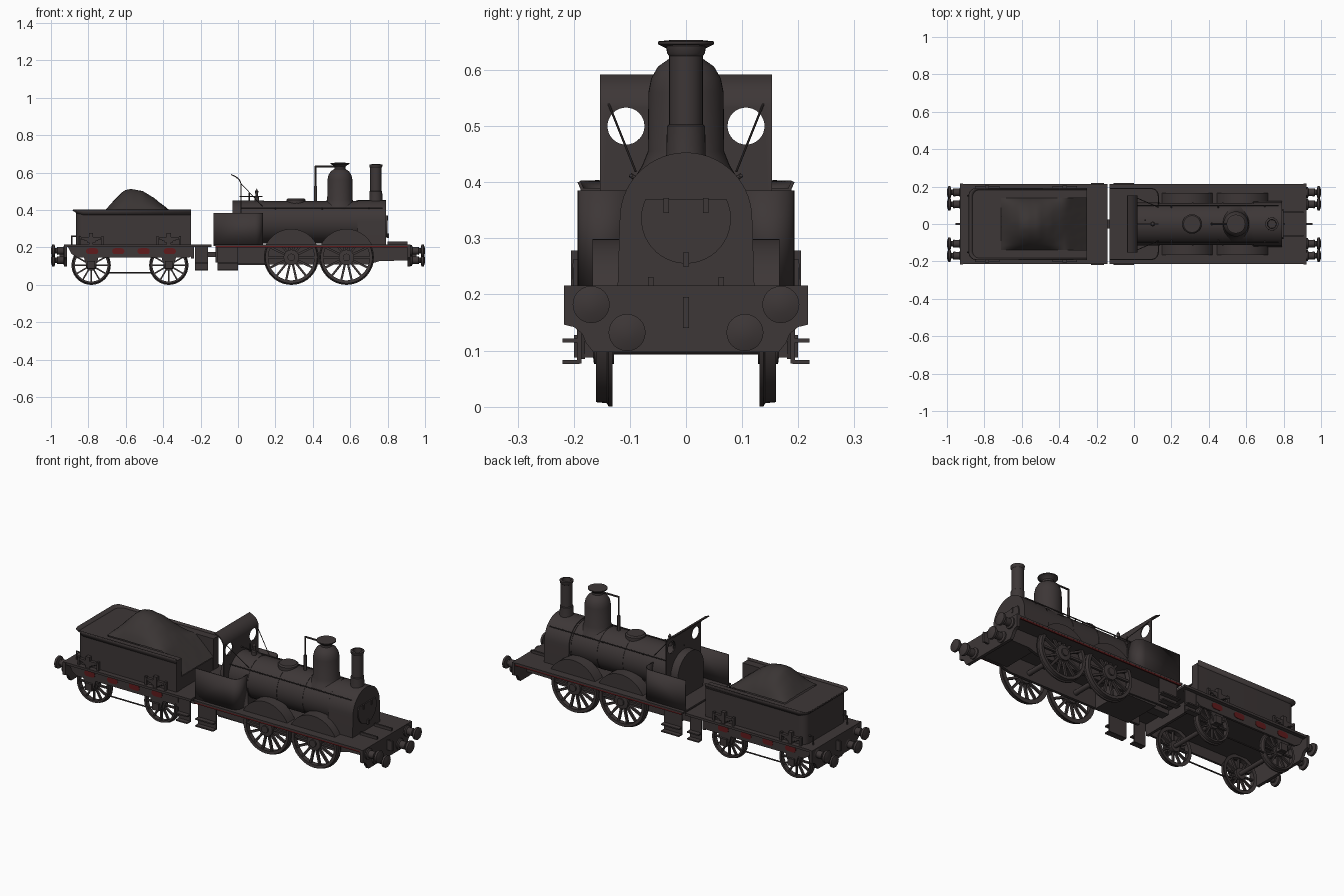
import bpy, bmesh, math, random
from mathutils import Vector, Matrix

if "Cube" in bpy.data.objects:
    bpy.data.objects.remove(bpy.data.objects["Cube"])

random.seed(4)

def material(name, c):
    m = bpy.data.materials.new(name)
    m.diffuse_color = (*c, 1)
    m.use_nodes = True
    m.node_tree.nodes["Principled BSDF"].inputs["Base Color"].default_value = m.diffuse_color
    return m

BODY = material("dark_iron", (0.047, 0.038, 0.038))
COAL = material("coal_black", (0.042, 0.035, 0.034))
RED = material("dark_red", (0.115, 0.011, 0.012))

def finish(name, bm, mat=BODY):
    bmesh.ops.remove_doubles(bm, verts=bm.verts, dist=1e-5)
    bmesh.ops.recalc_face_normals(bm, faces=bm.faces)
    me = bpy.data.meshes.new(name)
    bm.to_mesh(me)
    bm.free()
    me.materials.append(mat)
    ob = bpy.data.objects.new(name, me)
    bpy.context.collection.objects.link(ob)
    return ob

def box(name, x0, x1, y0, y1, z0, z1, mat=BODY):
    bm = bmesh.new()
    mid = Vector(((x0 + x1) / 2, (y0 + y1) / 2, (z0 + z1) / 2))
    size = Matrix.Diagonal((abs(x1 - x0), abs(y1 - y0), abs(z1 - z0), 1))
    bmesh.ops.create_cube(bm, size=1, matrix=Matrix.Translation(mid) @ size)
    return finish(name, bm, mat)

def place(plane, u, v, w):
    return {'xz': (u, w, v), 'yz': (w, u, v), 'xy': (u, v, w)}[plane]

def prism(name, pts, plane, a, b, mat=BODY):
    bm = bmesh.new()
    lo, hi = [[bm.verts.new(place(plane, u, v, w)) for u, v in pts] for w in (a, b)]
    bm.faces.new(lo)
    bm.faces.new(hi)
    for i in range(len(pts)):
        j = (i + 1) % len(pts)
        bm.faces.new((lo[i], lo[j], hi[j], hi[i]))
    return finish(name, bm, mat)

def revolve(name, prof, c, axis, n=32, closed=False):
    plane = {'z': 'xy', 'y': 'xz', 'x': 'yz'}[axis]
    bm = bmesh.new()
    rings = []
    for r, h in prof:
        r = max(r, 1e-7)
        rings.append([bm.verts.new(Vector(c) + Vector(place(plane, r * math.cos(t), r * math.sin(t), h)))
                      for t in (2 * math.pi * k / n for k in range(n))])
    for i in range(len(rings) if closed else len(rings) - 1):
        p, q = rings[i], rings[(i + 1) % len(rings)]
        for k in range(n):
            bm.faces.new((p[k], p[(k + 1) % n], q[(k + 1) % n], q[k]))
    return finish(name, bm)

def cyl(name, c, axis, r, a, b, n=32):
    return revolve(name, [(0, a), (r, a), (r, b), (0, b)], c, axis, n)

def rod(name, pts, r, n=8):
    bm = bmesh.new()
    for a, b in zip(map(Vector, pts), map(Vector, pts[1:])):
        d = b - a
        m = Matrix.Translation((a + b) / 2) @ d.to_track_quat('Z', 'Y').to_matrix().to_4x4()
        bmesh.ops.create_cone(bm, cap_ends=True, segments=n, radius1=r, radius2=r, depth=d.length + r, matrix=m)
    return finish(name, bm)

def arc(cx, cy, r, a, b, n=10):
    return [(cx + r * math.cos(math.radians(a + (b - a) * k / n)),
             cy + r * math.sin(math.radians(a + (b - a) * k / n))) for k in range(n + 1)]

def sheet(name, path, rows, centre, thick=0.006):
    bm = bmesh.new()
    vs = [[bm.verts.new((centre[0] + (x - centre[0]) * s, centre[1] + (y - centre[1]) * s, z)) for x, y in path]
          for z, s in rows]
    for p, q in zip(vs, vs[1:]):
        for i in range(len(path) - 1):
            bm.faces.new((p[i], p[i + 1], q[i + 1], q[i]))
    ob = finish(name, bm)
    mod = ob.modifiers.new("thickness", 'SOLIDIFY')
    mod.thickness, mod.offset = thick, 0
    return ob

def wheel(name, x, R, s, spokes):
    z, y = R + 0.004, s * 0.146
    # tyre with inner flange, hub and spokes
    revolve(name + "_tyre", [(R * .86, -s * .013), (R + .004, -s * .015), (R + .004, -s * .008), (R - .002, -s * .005),
                             (R - .004, s * .014), (R * .86, s * .013)], (x, y, z), 'y', 40, True)
    revolve(name + "_hub", [(0, -s * .018), (R * .29, -s * .018), (R * .29, s * .018), (R * .14, s * .02),
                            (R * .14, s * .028), (0, s * .028)], (x, y, z), 'y', 20)
    bm = bmesh.new()
    for k in range(spokes):
        m = Matrix.Translation((x, y, z)) @ Matrix.Rotation(2 * math.pi * k / spokes, 4, 'Y')
        m = m @ Matrix.Translation((R * .55, 0, 0)) @ Matrix.Diagonal((R * .68, .013, R * .08, 1))
        bmesh.ops.create_cube(bm, size=1, matrix=m)
    finish(name + "_spokes", bm)

# ---------- locomotive chassis ----------
box("footplate", -.13, .92, -.213, .213, .207, .216)
beam = [(-.217, .216), (-.217, .146), (-.2, .142), (-.185, .13), (-.178, .113), (-.165, .097),
        (.165, .097), (.178, .113), (.185, .13), (.2, .142), (.217, .146), (.217, .216)]
prism("front_buffer_beam", beam, 'yz', .905, .922)
prism("tender_buffer_beam", beam, 'yz', -.93, -.913)
box("ash_pan", -.05, .16, -.105, .105, .105, .205)
box("front_cross_stay", .72, .905, -.11, .11, .13, .142)
box("drawbar", -.2, -.1, -.025, .025, .15, .175)
for s in (-1, 1):
    prism("loco_frame", [(-.12, .205), (-.12, .12), (.15, .11), (.7, .11), (.76, .128), (.905, .13), (.905, .205)],
          'xz', s * .1, s * .115)
    box("red_valance", -.12, .905, s * .205, s * .2125, .199, .208, RED)
    box("footplate_bracket", .8, .905, s * .058, s * .068, .216, .231)
    for x in (.285, .58):
        wheel("driving_wheel", x, .143, s, 14)
        prism("splasher", [(x + .133, .215)] + arc(x, .147, .152, 27, 153, 20) + [(x - .133, .215)],
              'xz', s * .1, s * .167)
    for x in (-.785, -.37):
        wheel("tender_wheel", x, .101, s, 12)
    # cab and tender steps
    for x0, x1 in ((-.11, 0), (-.23, -.16)):
        box("step_plate", x0, x1, s * .186, s * .194, .077, .21)
        for z in (.076, .114):
            box("step_tread", x0, x1, s * .19, s * .22, z, z + .007)
for x, r in ((.285, .014), (.58, .014), (-.785, .012), (-.37, .012)):
    cyl("axle", (x, 0, .147 if x > 0 else .105), 'y', r, -.15, .15, 12)

# buffers and coupling hooks at both ends
for e in (-1, 1):
    for s in (-1, 1):
        for y, z in ((.169, .182), (.105, .132)):
            revolve("buffer", [(0, 0), (.03, 0), (.03, e * .008), (.02, e * .013), (.021, e * .045), (.015, e * .047),
                               (.015, e * .056), (.033, e * .06), (.033, e * .072), (.016, e * .078), (0, e * .079)],
                    (e * .921, s * y, z), 'x', 24)
    box("coupling_hook", e * .92, e * .955, -.005, .005, .14, .195)

# ---------- boiler ----------
cyl("boiler", (0, 0, .335), 'x', .113, .05, .7, 48)
arch = arc(0, .335, .118, 0, 180, 28)
prism("smokebox", [(.122, .21)] + arch + [(-.122, .21)], 'yz', .64, .792)
prism("firebox", [(.108, .21)] + arc(0, .335, .115, 0, 180, 28) + [(-.108, .21)], 'yz', -.03, .13)
for x in (.13, .31, .47, .63):
    cyl("boiler_band", (x, 0, .335), 'x', .115, 0, .008, 48)
prism("smokebox_door", arc(0, .335, .08, 154, 386, 28), 'yz', .79, .799)
box("door_handle", .795, .808, -.005, .005, .25, .275)
for s in (-1, 1):
    box("door_hinge", .795, .803, s * .035 - .005, s * .035 + .005, .345, .372)
    rod("boiler_handrail", [(.02, s * .098, .412), (.77, s * .098, .412)], .003)
    for x in (.2, .45, .7):
        rod("handrail_post", [(x, s * .08, .4), (x, s * .098, .412)], .004)

# chimney, steam dome, manhole and valves
revolve("chimney", [(0, .42), (.04, .42), (.035, .45), (.034, .5), (.03, .503), (.03, .625), (.034, .63),
                    (.035, .643), (.024, .645), (.022, .6), (0, .6)], (.737, 0, 0), 'z')
revolve("steam_dome", [(0, .4), (.096, .4), (.078, .43), (.068, .455), (.067, .56), (.062, .585), (.05, .606),
                       (.03, .62), (.029, .63), (.036, .639), (.05, .646), (.05, .651), (.03, .653), (0, .65)],
        (.545, 0, 0), 'z', 40)
revolve("manhole_cover", [(0, .43), (.052, .43), (.052, .455), (.045, .462), (0, .462)], (.31, 0, 0), 'z')
rod("steam_pipe", [(.415, 0, .44), (.415, 0, .633), (.53, 0, .633)], .005)
cyl("pipe_collar", (.415, 0, .44), 'z', .008, 0, .09, 12)
revolve("safety_valve", [(0, .44), (.013, .44), (.013, .47), (.006, .475), (.009, .5), (0, .515)], (.1, 0, 0), 'z', 12)
rod("valve_lever", [(.01, 0, .472), (.13, 0, .472)], .003)
rod("valve_spring", [(.06, .02, .44), (.06, .02, .49)], .004)

# ---------- cab ----------
board = prism("weatherboard", [(.02, .216), (.02, .54), (.008, .566), (-.012, .582), (-.036, .592), (-.037, .587),
                               (-.015, .577), (.003, .562), (.014, .54), (.014, .216)], 'xz', -.153, .153)
for s in (-1, 1):
    # round window cut
    cutter = cyl("window_cutter", (0, s * .107, .5), 'x', .033, -.02, .06, 32)
    cutter.hide_render = True
    mod = board.modifiers.new("window", 'BOOLEAN')
    mod.operation, mod.object, mod.solver = 'DIFFERENCE', cutter, 'EXACT'
    bpy.context.view_layer.update()
    cut = bpy.data.meshes.new_from_object(board.evaluated_get(bpy.context.evaluated_depsgraph_get()))
    board.modifiers.clear()
    board.data = cut
    bpy.data.objects.remove(cutter)
    rod("weatherboard_stay", [(.018, s * .138, .54), (.13, s * .09, .42)], .002)
    path = [(-.13, .19)] + arc(.09, .15, .04, 90, 0, 8) + [(.13, .1)]
    sheet("cab_side", [(x, s * y) for x, y in path], [(.214, 1), (.385, 1)], (0, 0))

# ---------- tender ----------
box("tender_footplate", -.925, -.142, -.213, .213, .203, .216)
box("tender_front_stay", -.25, -.235, -.19, .19, .14, .205)
outline = [(-.25, -.185)] + arc(-.825, -.145, .04, 270, 180, 8) + arc(-.825, .145, .04, 180, 90, 8) + [(-.25, .185)]
prism("water_tank", outline + [(-.25, .14), (-.71, .14), (-.71, -.14), (-.25, -.14)], 'xy', .214, .39)
sheet("tank_rim", outline, [(.375, .99), (.388, 1), (.401, 1.03)], (-.25, 0))
for s in (-1, 1):
    prism("tender_sole_plate", [(-.91, .205), (-.89, .165), (-.86, .147), (-.26, .147), (-.235, .165), (-.235, .205)],
          'xz', s * .18, s * .192)
    for x in (-.78, -.64, -.505, -.365):
        prism("red_slot", arc(x + .017, .18, .016, -90, 90, 6) + arc(x - .017, .18, .016, 90, 270, 6),
              'xz', s * .19, s * .1945, RED)
    for x in (-.785, -.37):
        # axle guard, axlebox and leaf spring
        prism("axle_guard", [(x - .04, .15), (x - .02, .085), (x + .02, .085), (x + .04, .15)], 'xz', s * .18, s * .188)
        box("axlebox", x - .02, x + .02, s * .165, s * .2, .088, .128)
        for k in range(4):
            box("spring_leaf", x - .065 + k * .014, x + .065 - k * .014, s * .186, s * .202, .248 - k * .007, .255 - k * .007)
        box("spring_buckle", x - .011, x + .011, s * .183, s * .205, .216, .278)
        for e in (-.06, .06):
            box("spring_hanger", x + e - .006, x + e + .006, s * .187, s * .201, .216, .262)
    rod("brake_rod", [(-.7, s * .15, .066), (-.45, s * .15, .066)], .004)
    rod("tender_handrail", [(-.89, s * .15, .216), (-.89, s * .15, .26), (-.86, s * .15, .26)], .004)

# coal heap sloping towards the cab
ridge = [(-.71, .4), (-.66, .455), (-.61, .505), (-.57, .513), (-.51, .502), (-.45, .465), (-.38, .41), (-.25, .29)]
def ridge_z(x):
    for (a, p), (b, q) in zip(ridge, ridge[1:]):
        if x <= b + 1e-6:
            return p + (q - p) * (x - a) / (b - a)
bm = bmesh.new()
bmesh.ops.create_grid(bm, x_segments=30, y_segments=20, size=1)
for v in bm.verts:
    x, t = -.48 + v.co.x * .23, v.co.y
    top = ridge_z(x)
    edge = min(top, .395)
    z = edge + (top - edge) * max(0, math.cos(t * math.pi / 2)) ** .7 + random.uniform(-.001, .001)
    v.co = (x, t * .14, z)
finish("coal_heap", bm, COAL)
prism("coal_bunker_front", [(-.14, .215), (-.14, .285), (.14, .285), (.14, .215)], 'yz', -.262, -.252)

# smooth the round parts, keep edges sharp
bpy.ops.object.select_all(action='SELECT')
bpy.context.view_layer.objects.active = board
bpy.ops.object.shade_smooth_by_angle(angle=math.radians(35))
